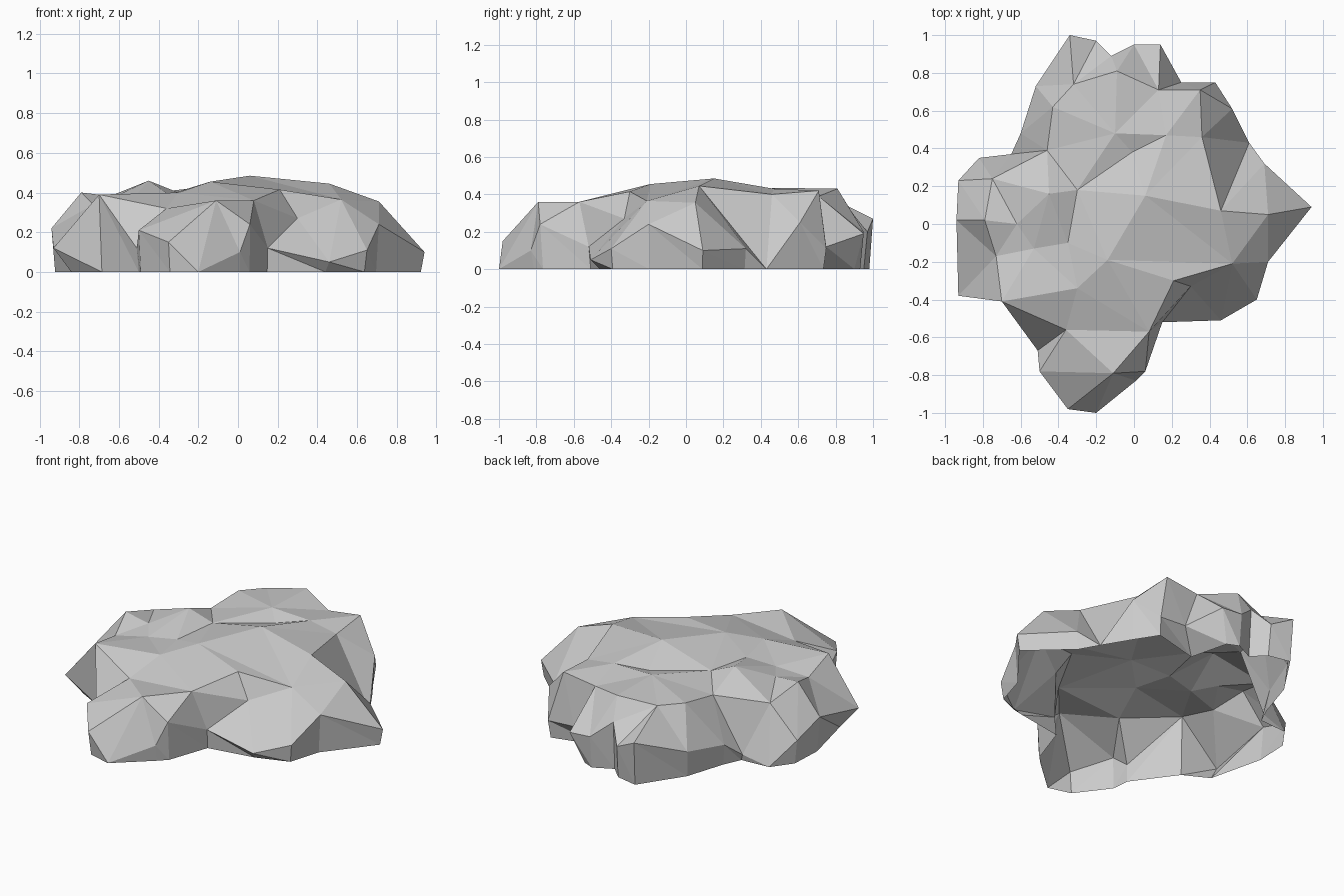
import bpy
from mathutils import Vector
from mathutils.geometry import delaunay_2d_cdt

# Shoulder outline of the rock, counter-clockwise from the right tip
rim = [(.94, .09, .10), (.69, .32, .11), (.61, .43, 0), (.52, .61, .25), (.43, .75, .11),
       (.25, .75, .12), (.14, .95, .19), (0, .95, .20), (-.12, .89, .30),
       (-.20, .97, .20), (-.34, 1, .27), (-.52, .73, .16), (-.60, .48, .13),
       (-.65, .37, .04), (-.82, .35, 0), (-.93, .23, .15), (-.94, .02, .22),
       (-.93, -.38, .12), (-.70, -.41, .39), (-.51, -.67, .12), (-.50, -.78, .21),
       (-.35, -.98, .15), (-.20, -1, 0), (.01, -.83, .10), (.06, -.78, .24),
       (.15, -.52, .12), (.46, -.51, .05), (.65, -.40, .11), (.71, -.20, .24)]

# Peaks and dips of the crown
crown = [(.71, .05, .355), (.46, .07, .445), (.52, -.21, .365), (.06, .15, .485),
         (.21, -.30, .415), (-.14, -.19, .455), (.30, -.33, .27), (.08, -.57, .36),
         (-.11, -.79, .36), (-.36, -.56, .32), (-.30, -.34, .40), (-.35, -.10, .39),
         (-.45, .16, .46), (-.75, .24, .34), (-.79, .02, .40), (-.73, -.17, .34),
         (-.46, .39, .37), (-.10, .48, .435), (.17, .47, .43), (.35, .71, .42),
         (.13, .71, .39), (-.09, .81, .43), (-.32, .74, .40), (-.01, .38, .40),
         (.36, .46, .40), (-.62, 0, .38), (-.53, -.13, .37), (-.30, .18, .40),
         (-.43, .62, .40)]

# Sharp ridges running between crown points
ridges = [(5, 4, 2, 3, 5, 2), (5, 7, 4, 6, 2), (6, 7, 8), (24, 1, 3, 18, 24, 3),
          (18, 20, 19, 24), (20, 21, 17, 18), (3, 23, 17), (13, 16, 12, 25, 13),
          (25, 26, 11, 27, 16), (26, 15), (9, 10, 5), (12, 27, 3), (16, 28, 22)]

# Places where the foot is undercut well behind the shoulder
undercut = {5: (.13, .66), 6: (.07, .90), 17: (-.84, -.32), 26: (.44, -.46)}

# Crown: facets triangulated in plan inside the outline, keeping the ridges
points = [Vector(p) for p in rim + crown]
n = len(rim)
edges = [(n + a, n + b) for r in ridges for a, b in zip(r, r[1:])]
result = delaunay_2d_cdt([p.xy for p in points], edges, [list(range(n))], 1, 1e-5)
origin = [ids[0] for ids in result[3]]
faces = [[origin[i] for i in f] for f in result[2]]

# Sides: drop each shoulder point to the ground, slightly undercut
base = []
for i in range(n):
    p = points[i]
    if p.z < .001:
        base.append(i)
    else:
        base.append(len(points))
        x, y = undercut.get(i, (p.x * .98, p.y * .98))
        points.append(Vector((x, y, 0)))
for i in range(n):
    j = (i + 1) % n
    a, b = base[i], base[j]
    for tri in ((i, a, b), (i, b, j)):
        if len(set(tri)) == 3:
            faces.append(list(tri))

# Open-bottomed, flat-shaded boulder
mesh = bpy.data.meshes.new("boulder")
mesh.from_pydata([tuple(p) for p in points], [], faces)
mesh.validate()
mesh.update()
boulder = bpy.data.objects.new("boulder", mesh)
bpy.context.collection.objects.link(boulder)
